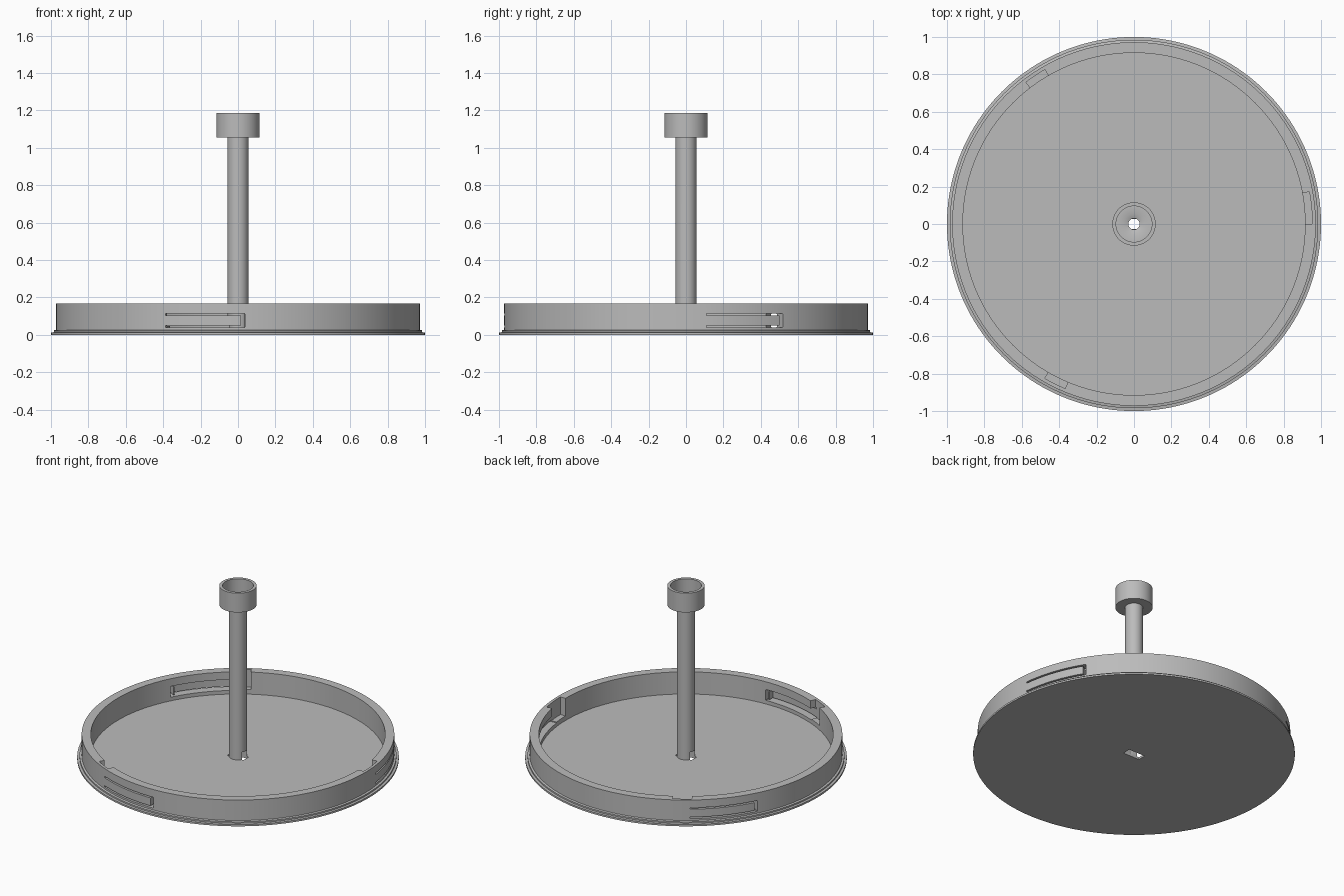
import bpy, bmesh
from math import sin, cos, radians, pi

if "Cube" in bpy.data.objects:
    bpy.data.objects.remove(bpy.data.objects["Cube"])

grey = bpy.data.materials.new("plain grey")
grey.diffuse_color = (0.5, 0.5, 0.5, 1)
grey.use_nodes = True
grey.node_tree.nodes["Principled BSDF"].inputs["Base Color"].default_value = grey.diffuse_color


def finish(name, bm, smooth=True):
    bmesh.ops.recalc_face_normals(bm, faces=bm.faces)
    me = bpy.data.meshes.new(name)
    bm.to_mesh(me)
    bm.free()
    ob = bpy.data.objects.new(name, me)
    bpy.context.collection.objects.link(ob)
    me.materials.append(grey)
    return ob


def revolve(name, profile, steps):
    """Closed (radius, z) profile turned around z; radius 0 closes on the axis."""
    bm = bmesh.new()
    vs = [bm.verts.new((r, 0, z)) for r, z in profile]
    es = [bm.edges.new((vs[i], vs[(i + 1) % len(vs)])) for i in range(len(vs))
          if profile[i][0] + profile[(i + 1) % len(vs)][0] > 0]
    bmesh.ops.spin(bm, geom=vs + es, cent=(0, 0, 0), axis=(0, 0, 1),
                   angle=2 * pi, steps=steps, use_merge=True)
    bmesh.ops.remove_doubles(bm, verts=bm.verts, dist=1e-5)
    return finish(name, bm)


def arc_block(bm, r0, r1, a0, a1, z0, z1, n=12):
    """Solid block bent along an arc, angles in degrees."""
    rings = []
    for i in range(n + 1):
        a = radians(a0 + (a1 - a0) * i / n)
        rings.append([bm.verts.new((r * cos(a), r * sin(a), z))
                      for r, z in ((r0, z0), (r1, z0), (r1, z1), (r0, z1))])
    for p, q in zip(rings, rings[1:]):
        for k in range(4):
            bm.faces.new((p[k], p[(k + 1) % 4], q[(k + 1) % 4], q[k]))
    bm.faces.new(rings[0])
    bm.faces.new(rings[-1][::-1])


def cut(ob, cutter):
    m = ob.modifiers.new("cut", 'BOOLEAN')
    m.operation = 'DIFFERENCE'
    m.solver = 'EXACT'
    m.object = cutter
    bpy.context.view_layer.objects.active = ob
    bpy.ops.object.modifier_apply(modifier=m.name)


def cutter_from(name, blocks):
    bm = bmesh.new()
    for b in blocks:
        arc_block(bm, *b)
    ob = finish(name, bm)
    ob.hide_render = True
    return ob


# Round tray: stepped flange, floor and rim wall
tray = revolve("tray", [(0, 0), (1, 0), (1, 0.012), (0.985, 0.014), (0.985, 0.024),
                        (0.972, 0.027), (0.972, 0.167), (0.915, 0.167),
                        (0.915, 0.015), (0, 0.015)], 160)

# Stem tube and the cup on top, one turned part
stem = revolve("stem_and_cup", [(0.03, 0.005), (0.056, 0.005), (0.056, 1.055),
                                (0.116, 1.055), (0.116, 1.187), (0.096, 1.187),
                                (0.096, 1.075), (0.056, 1.075), (0.03, 1.065)], 48)

# Three spring latches in the wall: recess, rim pocket, slits around the tongue
helpers = []
for start, pocket in ((0, 10.4), (120, 7.3), (240, 7.3)):
    s = start
    for block in ((0.89, 0.953, s, s + 30.5, 0.046, 0.112),
                  (0.88, 0.953, s, s + pocket, 0.05, 0.2),
                  (0.90, 1.05, s + 6.5, s + 32, 0.104, 0.114),
                  (0.90, 1.05, s + 6.5, s + 32, 0.040, 0.050),
                  (0.90, 1.05, s + 31, s + 32.2, 0.042, 0.112)):
        c = cutter_from("latch_cutter", [block])
        cut(tray, c)
        helpers.append(c)

# Key slot through the floor and the foot of the tube
bm = bmesh.new()
bmesh.ops.create_cube(bm, size=1)
bmesh.ops.scale(bm, vec=(0.124, 0.056, 0.13), verts=bm.verts)
slot = finish("slot_cutter", bm)
slot.hide_render = True
cut(tray, slot)
cut(stem, slot)
helpers.append(slot)

for h in helpers:
    bpy.data.objects.remove(h)

for ob in (tray, stem):
    bpy.ops.object.select_all(action='DESELECT')
    ob.select_set(True)
    bpy.context.view_layer.objects.active = ob
    bpy.ops.object.shade_smooth_by_angle(angle=radians(30))
